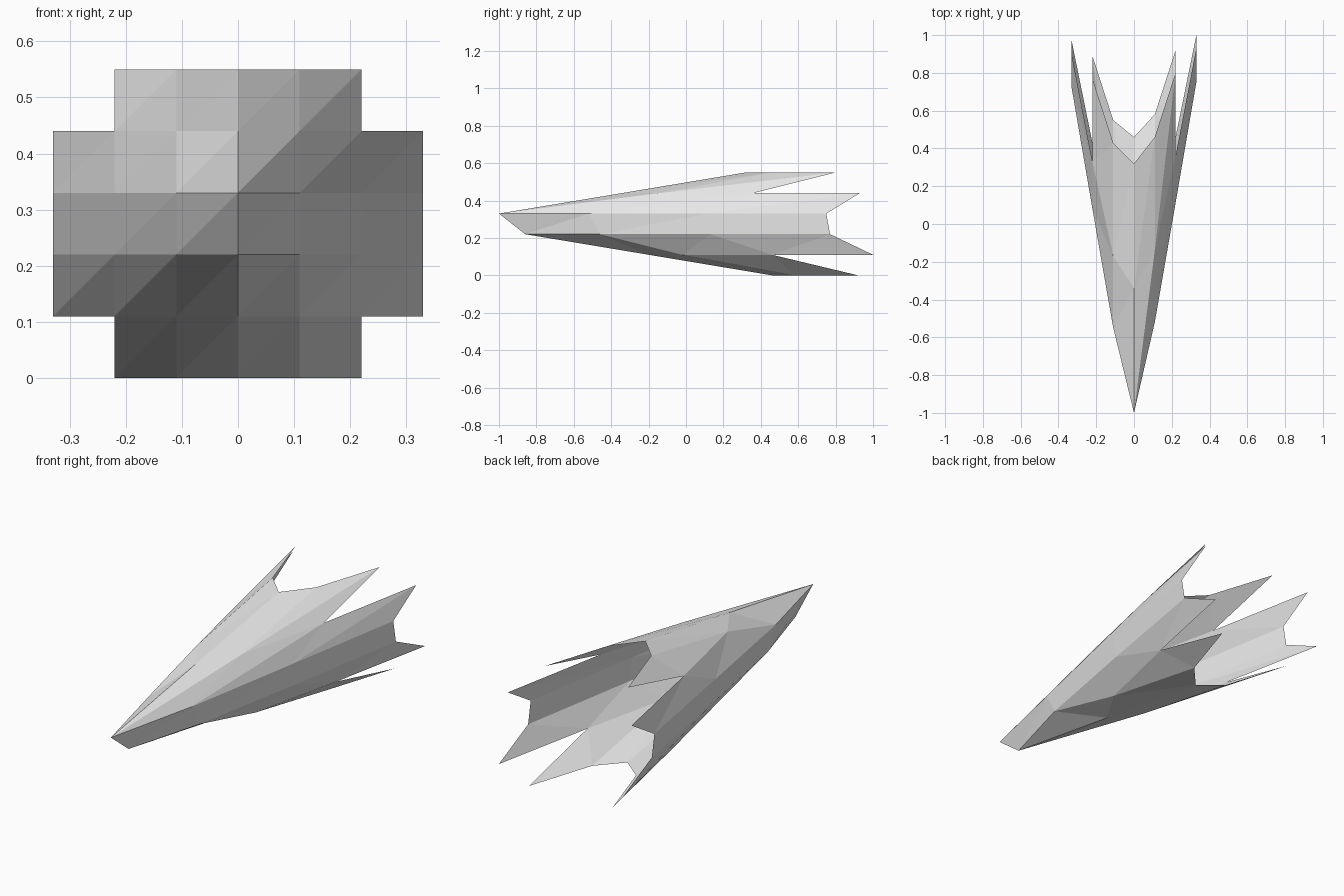
import bpy
import bmesh

cube = bpy.data.objects.get("Cube")
if cube:
    bpy.data.objects.remove(cube)

# Plain grey for the whole shell
grey = bpy.data.materials.new("plain_grey")
grey.use_nodes = True
grey.diffuse_color = (0.8, 0.8, 0.8, 1)
grey.node_tree.nodes["Principled BSDF"].inputs["Base Color"].default_value = (0.8, 0.8, 0.8, 1)

CELL = 0.11
# How far back each row sweeps, from the centre line outwards, bottom row first
SWEEP = [
    (0.46, 0.58, 0.92),
    (-0.20, -0.02, 0.46, 1.00),
    (-0.86, -0.46, 0.13, 0.77),
    (-1.00, -0.52, 0.11, 0.75),
    (-0.34, -0.14, 0.36, 0.93),
    (0.32, 0.46, 0.80),
]
LEAN = 0.03  # the -x half sits slightly further forward

# Swept shell: a stepped grid pulled back from the nose
bm = bmesh.new()
grid = {}
for row, sweep in enumerate(SWEEP):
    for col in range(1 - len(sweep), len(sweep)):
        y = sweep[abs(col)] - (LEAN if col < 0 else 0)
        grid[col, row] = bm.verts.new((col * CELL, y, row * CELL))

# Two triangles per cell; the notched corners have no cell
for col, row in list(grid):
    corners = [(col, row), (col + 1, row), (col + 1, row + 1), (col, row + 1)]
    if all(c in grid for c in corners):
        a, b, c, d = (grid[k] for k in corners)
        bm.faces.new((a, b, c))
        bm.faces.new((a, c, d))

mesh = bpy.data.meshes.new("swept_shell")
bm.to_mesh(mesh)
bm.free()
mesh.materials.append(grey)
shell = bpy.data.objects.new("swept_shell", mesh)
bpy.context.collection.objects.link(shell)
